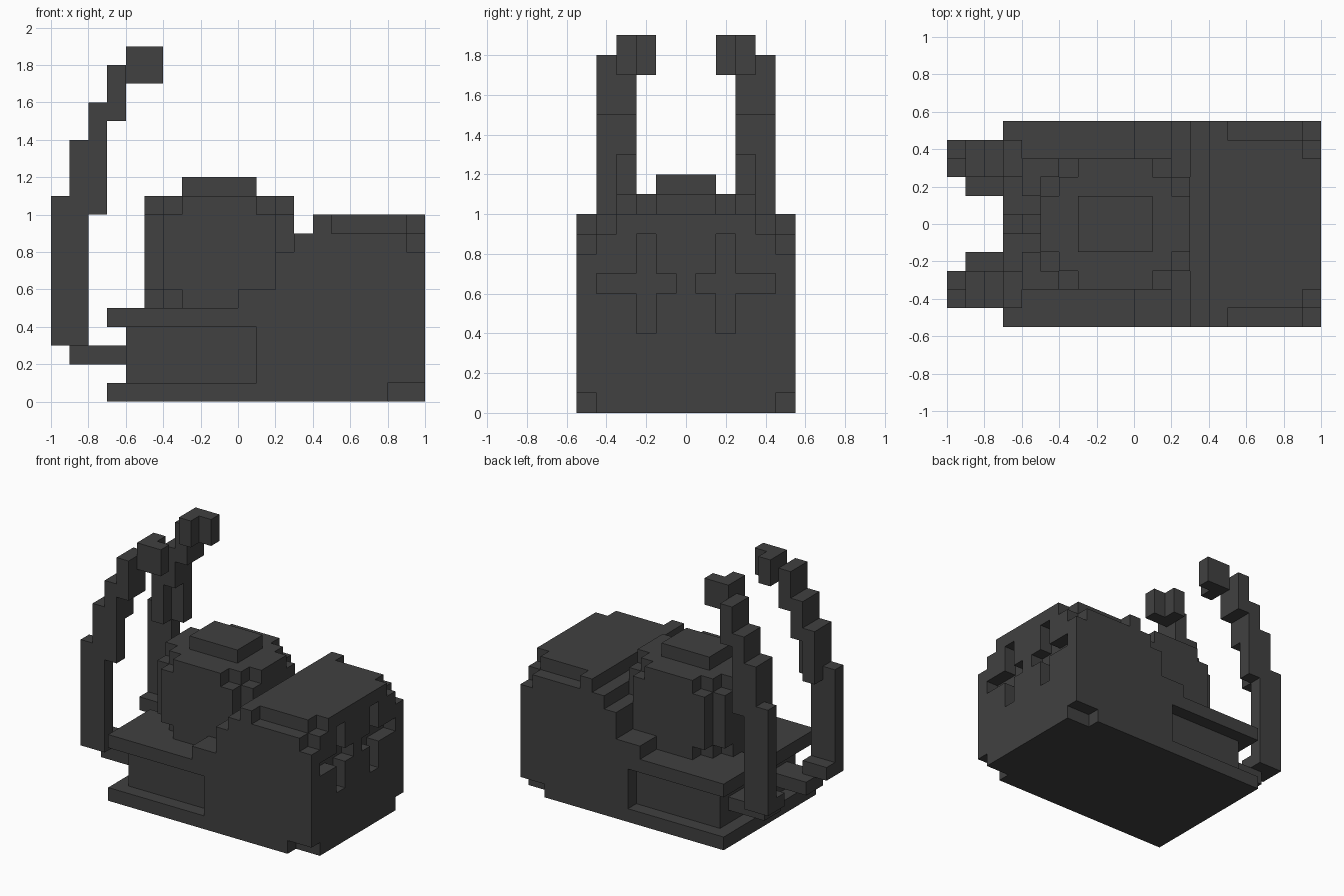
import bpy
import bmesh
from itertools import product
from mathutils import Vector

U = 0.1  # edge of one block

if "Cube" in bpy.data.objects:
    bpy.data.objects.remove(bpy.data.objects["Cube"], do_unlink=True)

mat = bpy.data.materials.new("charcoal grey")
mat.use_nodes = True
mat.diffuse_color = (0.052, 0.052, 0.052, 1)
mat.node_tree.nodes["Principled BSDF"].inputs["Base Color"].default_value = mat.diffuse_color


def box(x0, x1, y0, y1, z0, z1):
    """Cells of a block; y bounds are inclusive and centred on zero."""
    return set(product(range(x0, x1), range(y0, y1 + 1), range(z0, z1)))


def both(*args):
    """The same block on both sides of the model."""
    cells = box(*args)
    return cells | {(x, -y, z) for x, y, z in cells}


def build(name, cells):
    """Skin a set of cells with its exposed faces only."""
    bm = bmesh.new()
    verts = {}

    def vert(p):
        key = tuple(round(2 * c) for c in p)
        if key not in verts:
            verts[key] = bm.verts.new(p * U)
        return verts[key]

    for cell in cells:
        centre = Vector((cell[0] + 0.5, cell[1], cell[2] + 0.5))
        for axis, sign in product(range(3), (-1, 1)):
            n, a = Vector(), Vector()
            n[axis] = sign
            if tuple(c + int(d) for c, d in zip(cell, n)) in cells:
                continue
            a[(axis + 1) % 3] = 1
            b = n.cross(a)
            bm.faces.new([vert(centre + (n + s * a + t * b) / 2)
                          for s, t in ((-1, -1), (1, -1), (1, 1), (-1, 1))])
    mesh = bpy.data.meshes.new(name)
    bm.to_mesh(mesh)
    bm.free()
    mesh.materials.append(mat)
    obj = bpy.data.objects.new(name, mesh)
    bpy.context.collection.objects.link(obj)


# Body: a low deck rising in steps to a tall block
body = set()
for start, height in ((-7, 5), (0, 6), (2, 8), (3, 9), (4, 10)):
    body |= box(start, 10, -5, 5, 0, height)

# Channel round the sides and end of the deck, and a slot in its top
body -= both(-7, 1, 5, 5, 1, 4)
body -= box(-7, -6, -5, 5, 1, 4)
body -= box(-7, -5, 0, 0, 4, 5)

# Clipped corners of the tall block
body -= both(8, 10, 5, 5, 0, 1)
body -= both(5, 10, 5, 5, 9, 10)
body -= both(9, 10, 5, 5, 8, 10)
body -= both(9, 10, 4, 4, 9, 10)

# Cross-shaped recesses in the end wall
body -= both(9, 10, 2, 2, 4, 9)
body -= both(9, 10, 1, 4, 6, 7)
build("body", body)

# Rounded dome with a flat cap
dome = box(-4, 2, -3, 3, 5, 11) | box(-5, 3, -2, 2, 5, 11)
for z in (5, 10):
    for x0, x1, y in ((-5, -4, 2), (2, 3, 2), (-4, -3, 3), (1, 2, 3)):
        dome -= both(x0, x1, y, y, z, z + 1)
build("dome", dome)
build("dome_cap", box(-3, 1, -1, 1, 11, 12))

# Curved arms rising from the low end
arm = box(-9, -6, 2, 3, 2, 3)            # bracket
arm |= box(-10, -8, 3, 4, 3, 4)          # foot
arm |= box(-10, -8, 4, 4, 3, 11)         # upright
arm |= box(-9, -7, 4, 4, 10, 14)         # first bend
arm |= box(-9, -8, 3, 3, 10, 14)
arm |= box(-8, -7, 3, 4, 13, 16)         # second bend
arm |= box(-7, -6, 3, 4, 15, 18)         # third bend
arm |= box(-6, -4, 2, 3, 17, 19) - box(-5, -4, 2, 2, 17, 19)  # tip
build("left_arm", arm)
build("right_arm", {(x, -y, z) for x, y, z in arm})
